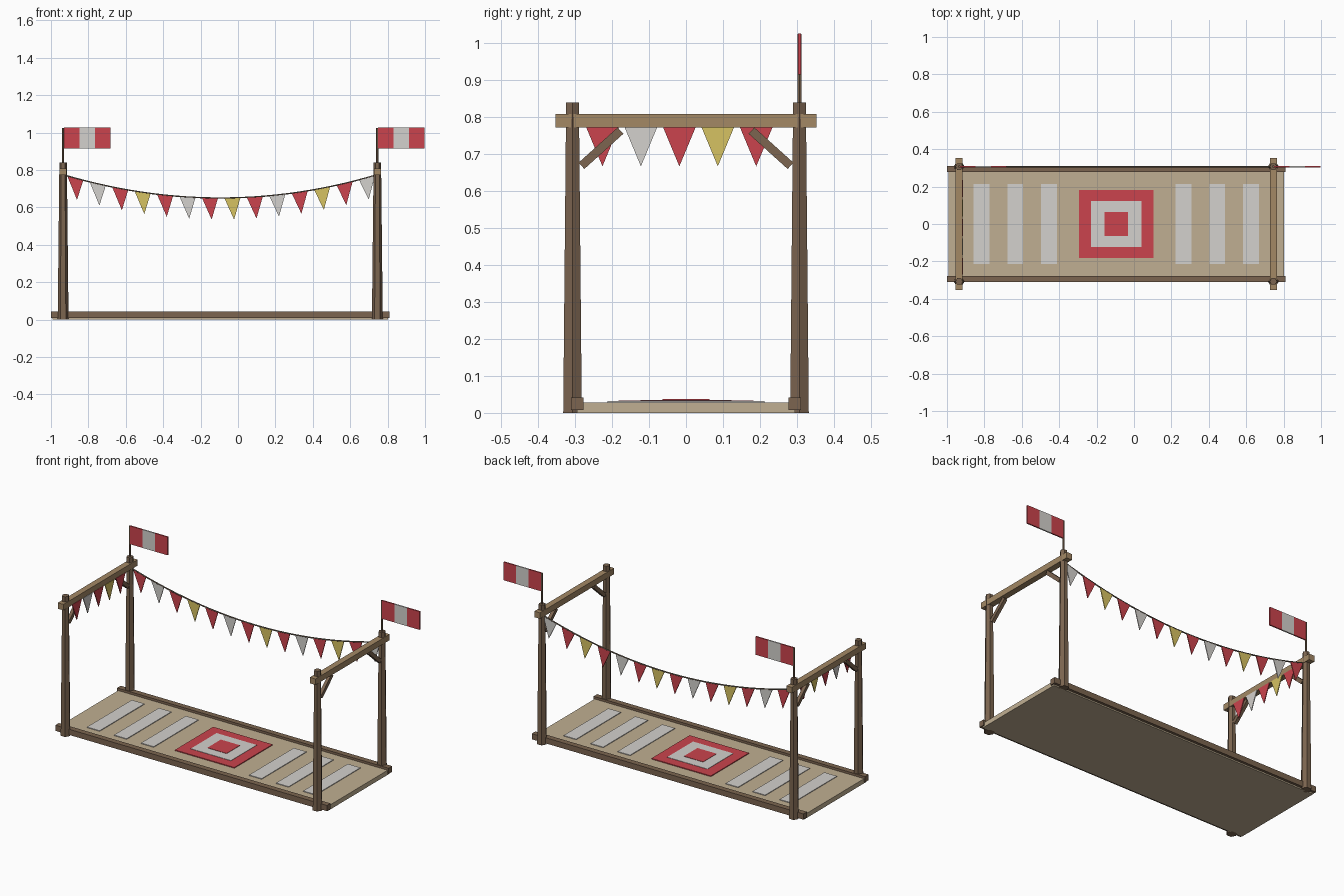
import bpy, bmesh, math
from mathutils import Vector

if "Cube" in bpy.data.objects:
    bpy.data.objects.remove(bpy.data.objects["Cube"], do_unlink=True)


def material(name, *srgb):
    lin = [((c / 255 + 0.055) / 1.055) ** 2.4 for c in srgb] + [1.0]
    mat = bpy.data.materials.new(name)
    mat.use_nodes = True
    mat.diffuse_color = lin
    mat.node_tree.nodes["Principled BSDF"].inputs["Base Color"].default_value = lin
    return mat


DARK = material("dark wood", 124, 101, 80)
LIGHT = material("light wood", 163, 136, 101)
SAND = material("sand", 192, 175, 146)
RED = material("red cloth", 203, 68, 77)
WHITE = material("white cloth", 212, 209, 205)
YELLOW = material("yellow cloth", 214, 194, 98)
CORD = material("cord", 112, 100, 86)
PENNANT_COLOURS = [RED, WHITE, RED, YELLOW]

MID = -0.095           # centre of the arena along x
SPAN = 0.84            # frame distance from that centre
POST_Y = 0.307
FRAMES = {"right": MID - SPAN, "left": MID + SPAN}
ENDS = {"front": -1, "back": 1}


def add_object(name, bm, mat):
    bmesh.ops.recalc_face_normals(bm, faces=bm.faces)
    mesh = bpy.data.meshes.new(name)
    bm.to_mesh(mesh)
    bm.free()
    mesh.materials.append(mat)
    obj = bpy.data.objects.new(name, mesh)
    bpy.context.collection.objects.link(obj)
    return obj


def box(name, centre, size, mat, tilt=0):
    bm = bmesh.new()
    bmesh.ops.create_cube(bm, size=1)
    bmesh.ops.scale(bm, vec=size, verts=bm.verts)
    obj = add_object(name, bm, mat)
    obj.location = centre
    obj.rotation_euler.x = tilt
    return obj


def pole(name, x, y, z0, z1, r0, r1, sides, mat):
    bm = bmesh.new()
    bmesh.ops.create_cone(bm, cap_ends=True, segments=sides, radius1=r0, radius2=r1, depth=z1 - z0)
    # Put one corner on the x axis so two faces meet towards each end
    for v in bm.verts:
        ring = round(math.atan2(v.co.y, v.co.x) / (math.tau / sides) - 0.01)
        r = v.co.xy.length
        a = ring * math.tau / sides
        v.co.x, v.co.y = r * math.cos(a), r * math.sin(a)
    obj = add_object(name, bm, mat)
    obj.location = (x, y, (z0 + z1) / 2)


def pennant(name, corners, thickness, mat):
    """Thin triangle extruded equally to both sides."""
    a, b, c = (Vector(p) for p in corners)
    offset = (b - a).cross(c - a).normalized() * thickness / 2
    bm = bmesh.new()
    face = bm.faces.new([bm.verts.new(p - offset) for p in (a, b, c)])
    extruded = bmesh.ops.extrude_face_region(bm, geom=[face])
    moved = [g for g in extruded["geom"] if isinstance(g, bmesh.types.BMVert)]
    bmesh.ops.translate(bm, vec=offset * 2, verts=moved)
    add_object(name, bm, mat)


# Floor with side rails
box("floor", (MID, 0, 0.014), (1.796, 0.59, 0.028), SAND)
for end, s in ENDS.items():
    box(end + "_rail", (MID, s * 0.294, 0.025), (1.81, 0.034, 0.034), DARK)

# Floor stripes, mirrored about the target
for s in (-1, 1):
    for i in range(3):
        box("floor_stripe", (MID + s * (0.36 + 0.18 * i), 0, 0.029), (0.084, 0.426, 0.006), WHITE)

# Square target, stacked in thin layers
for i, (hx, hy, mat) in enumerate([(0.198, 0.182, RED), (0.134, 0.123, WHITE), (0.064, 0.064, RED)]):
    box("target_layer", (MID, 0, 0.030 + 0.002 * i), (2 * hx, 2 * hy, 0.006), mat)

# End frames: posts, beam, braces, and a striped flag on each back post
for side, x in FRAMES.items():
    for end, s in ENDS.items():
        pole(f"{side}_{end}_post", x, s * POST_Y, 0, 0.84, 0.029, 0.020, 6, DARK)
        box(f"{side}_{end}_brace", (x, s * 0.23, 0.716), (0.02, 0.142, 0.023), DARK, -s * math.radians(42))
    box(side + "_beam", (x, 0, 0.79), (0.037, 0.706, 0.036), LIGHT)
    pole(side + "_flagpole", x, POST_Y, 0.83, 1.025, 0.006, 0.006, 6, DARK)
    for i, mat in enumerate((RED, WHITE, RED)):
        box(side + "_flag_stripe", (x + 0.045 + 0.083 * i, POST_Y, 0.971), (0.083, 0.008, 0.11), mat)


# Sagging cord between the back posts
def cord_height(x):
    return 0.65 + 0.122 * ((x - MID) / (SPAN - 0.01)) ** 2


curve = bpy.data.curves.new("bunting_cord", "CURVE")
curve.dimensions = "3D"
curve.bevel_depth = 0.004
curve.bevel_resolution = 1
curve.use_fill_caps = True
spline = curve.splines.new("POLY")
STEPS = 28
spline.points.add(STEPS)
for i, p in enumerate(spline.points):
    x = MID + SPAN * (2 * i / STEPS - 1)
    p.co = (x, POST_Y, cord_height(x), 1)
curve.materials.append(CORD)
bpy.context.collection.objects.link(bpy.data.objects.new("bunting_cord", curve))

# Pennants hanging from the cord
for i in range(14):
    x = -0.87 + 0.12 * i
    x0, x1 = x - 0.043, x + 0.043
    pennant("back_pennant",
            [(x0, POST_Y, cord_height(x0)), (x1, POST_Y, cord_height(x1)),
             (x + 0.009, POST_Y, cord_height(x) - 0.116)],
            0.005, PENNANT_COLOURS[i % 4])

# Pennants hanging inside the right beam
for i in range(5):
    x, y = FRAMES["right"] + 0.018, -0.226 + 0.104 * i
    pennant("side_pennant",
            [(x, y - 0.045, 0.775), (x, y + 0.045, 0.775), (x, y, 0.667)],
            0.005, PENNANT_COLOURS[i % 4])
